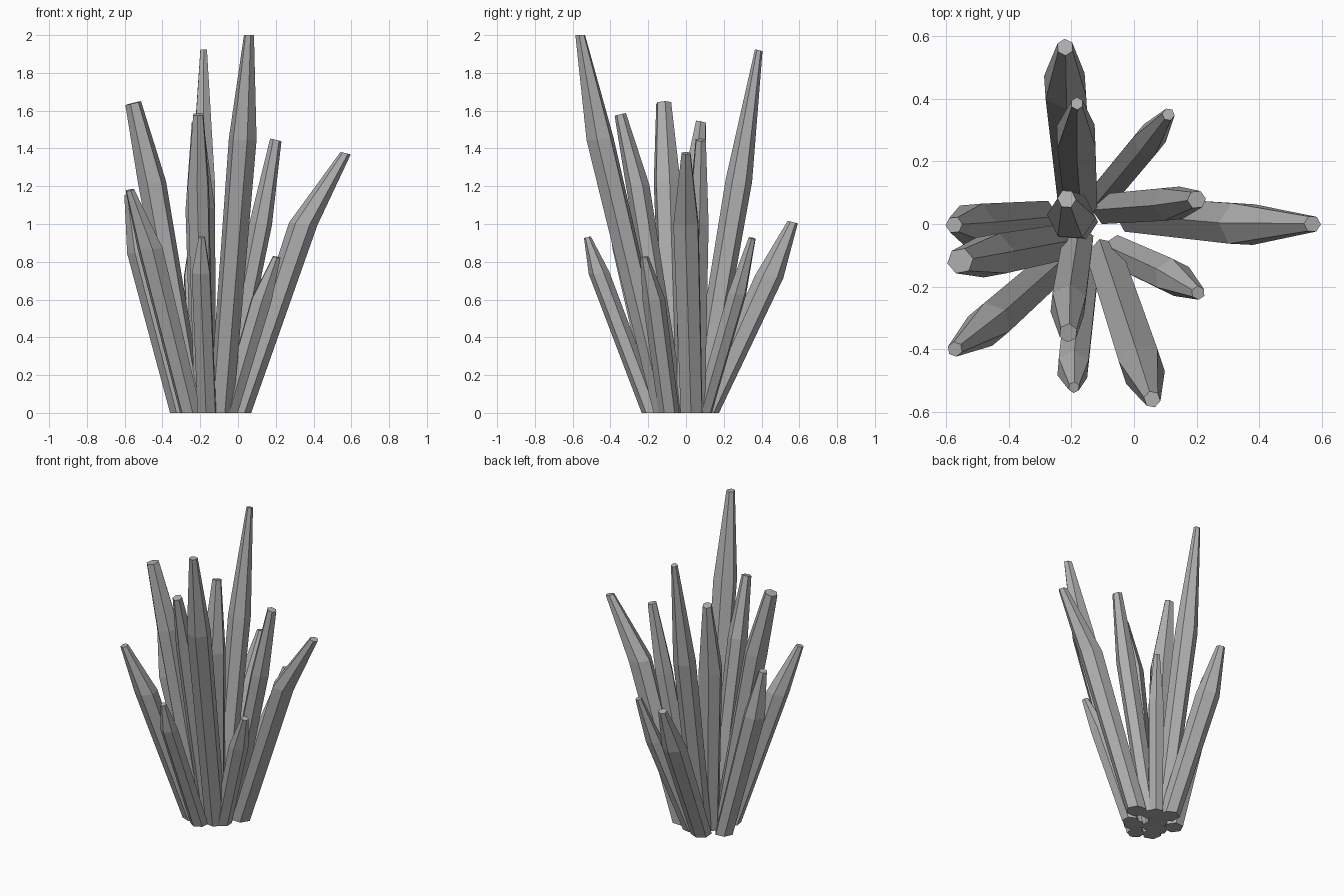
import bpy, bmesh, math
from mathutils import Vector

cube = bpy.data.objects.get("Cube")
if cube:
    bpy.data.objects.remove(cube, do_unlink=True)

stone = bpy.data.materials.new("grey_crystal")
stone.use_nodes = True
grey = (0.43, 0.43, 0.43, 1)
stone.diffuse_color = grey
stone.node_tree.nodes["Principled BSDF"].inputs["Base Color"].default_value = grey


def crystal(name, base, shoulder, tip, radii, sides=6):
    """Tapered prism through a base, shoulder and blunt tip, with an edge facing outward."""
    foot, top = Vector((*base, 0)), Vector(tip)
    lean = top - foot
    heading = math.atan2(lean.y, lean.x)
    bm = bmesh.new()
    rings = []
    for centre, radius, slope in zip((foot, Vector(shoulder), top), radii, (0, 0.1, 0.25)):
        ring = []
        for i in range(sides):
            a = math.tau * i / sides
            offset = Vector((math.cos(a + heading), math.sin(a + heading), -slope * math.cos(a)))
            if centre is top and name == "tall_front_crystal":
                offset.z = 0
            ring.append(bm.verts.new(centre + radius * offset))
        rings.append(ring)
    for low, high in zip(rings, rings[1:]):
        for i in range(sides):
            j = (i + 1) % sides
            bm.faces.new((low[i], low[j], high[j], high[i]))
    bm.faces.new(rings[0][::-1])
    bm.faces.new(rings[-1])
    bmesh.ops.recalc_face_normals(bm, faces=bm.faces)
    mesh = bpy.data.meshes.new(name)
    bm.to_mesh(mesh)
    bm.free()
    mesh.materials.append(stone)
    bpy.context.collection.objects.link(bpy.data.objects.new(name, mesh))


# Tall crystals
wide, thin = (0.065, 0.075, 0.027), (0.055, 0.06, 0.022)
crystal("tall_front_crystal", (-.09, -.11), (.025, -.455, 1.45), (.058, -.56, 2), wide)
crystal("tall_back_crystal", (-.17, .07), (-.185, .28, 1.23), (-.182, .385, 1.92), (.06, .07, .02))
crystal("tall_right_crystal", (-.24, -.06), (-.455, -.1, 1.22), (-.555, -.118, 1.64), (.065, .075, .042))
crystal("inner_front_crystal", (-.18, -.06), (-.21, -.255, 1.2), (-.21, -.348, 1.58), (.055, .062, .03))
crystal("centre_crystal", (-.18, .01), (-.2, .025, 1.08), (-.215, .08, 1.54), (.065, .078, .03))
crystal("inner_left_crystal", (-.08, .05), (.12, .065, 1.0), (.2, .078, 1.445), (.055, .06, .03))

# Leaning outer crystals
crystal("left_crystal", (.005, .03), (.345, .0, 1.0), (.57, .0, 1.375), wide)
crystal("right_crystal", (-.3, .02), (-.515, .0, .85), (-.575, -.003, 1.16), (.06, .072, .027))
crystal("front_right_crystal", (-.25, -.13), (-.465, -.32, .87), (-.572, -.4, 1.18), (.06, .07, .024))
crystal("back_crystal", (-.19, .11), (-.22, .44, .72), (-.22, .565, 1.01), wide)

# Short crystals
crystal("back_left_short_crystal", (-.1, .09), (.05, .27, .63), (.11, .35, .925), (.05, .052, .02))
crystal("front_left_short_crystal", (-.05, -.09), (.125, -.17, .6), (.205, -.22, .825), thin)
crystal("front_short_crystal", (-.165, -.18), (-.195, -.46, .74), (-.192, -.522, .93), (.055, .055, .018))
